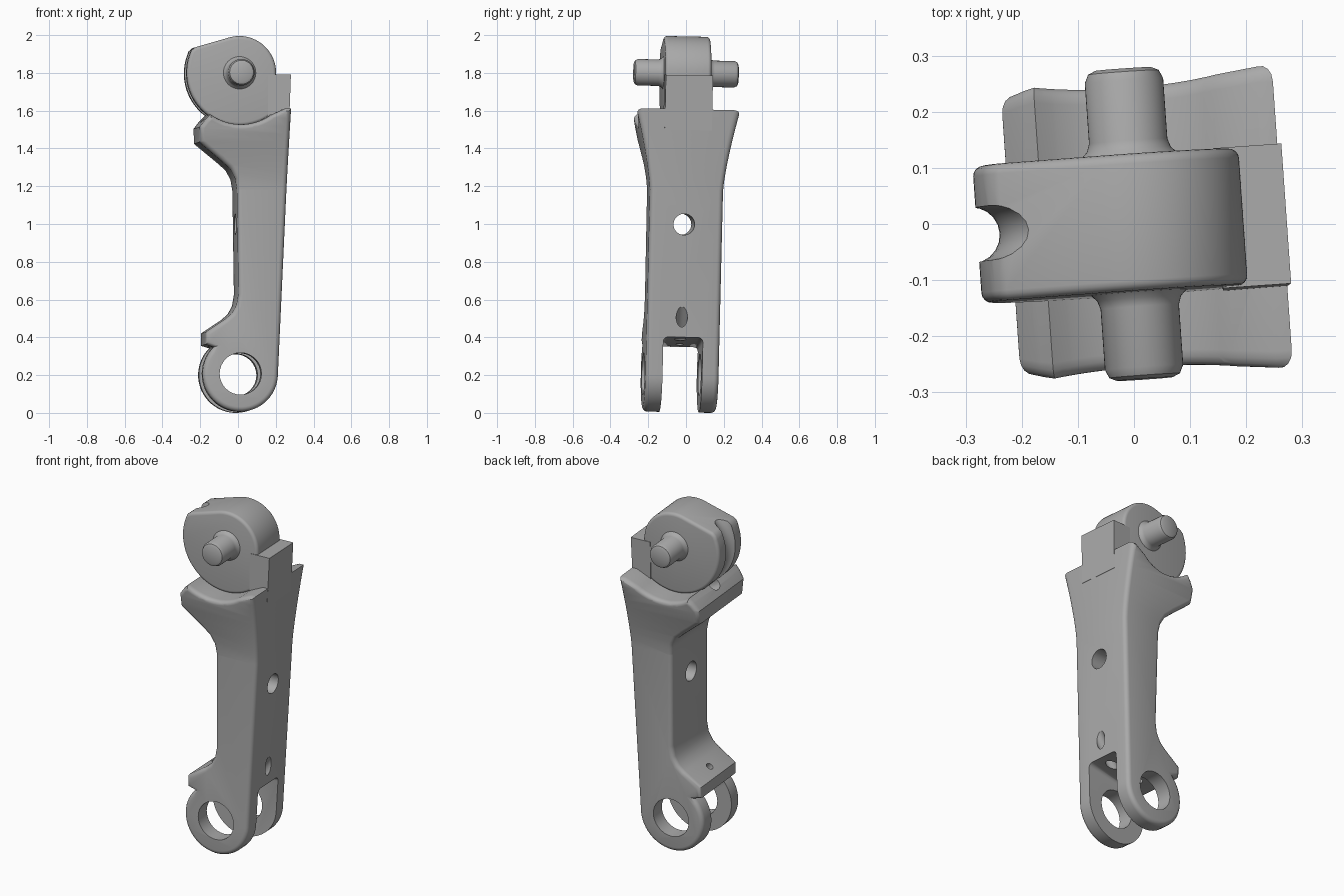
import bpy, bmesh, math
from mathutils import Matrix, Vector

if "Cube" in bpy.data.objects:
    bpy.data.objects.remove(bpy.data.objects["Cube"])

GREY = (0.4, 0.4, 0.4, 1)
mat = bpy.data.materials.new("plain grey")
mat.use_nodes = True
mat.diffuse_color = GREY
mat.node_tree.nodes["Principled BSDF"].inputs["Base Color"].default_value = GREY

AXLE = (0, 1.8)       # upper pivot, x and z
EYE = (0, 0.205)      # lower pivot
parts = []


def arc(centre, r, a, b, n):
    """Points on an arc in the xz plane, angles in degrees."""
    angles = [math.radians(a + (b - a) * i / n) for i in range(n + 1)]
    return [(centre[0] + r * math.cos(t), centre[1] + r * math.sin(t)) for t in angles]


def finish(bm, name, part=True):
    bmesh.ops.recalc_face_normals(bm, faces=bm.faces)
    mesh = bpy.data.meshes.new(name)
    bm.to_mesh(mesh)
    bm.free()
    ob = bpy.data.objects.new(name, mesh)
    bpy.context.collection.objects.link(ob)
    ob.hide_render = not part
    if part:
        mesh.materials.append(mat)
        parts.append(ob)
    return ob


def prism(points, half, rim=0.0):
    """Extrude an xz outline along y, optionally rounding the rims of both caps."""
    bm = bmesh.new()
    face = bm.faces.new([bm.verts.new((x, -half, z)) for x, z in points])
    out = bmesh.ops.extrude_face_region(bm, geom=[face])["geom"]
    bmesh.ops.translate(bm, verts=[v for v in out if isinstance(v, bmesh.types.BMVert)],
                        vec=(0, 2 * half, 0))
    bmesh.ops.recalc_face_normals(bm, faces=bm.faces)
    if rim:
        edges = [e for e in bm.edges if abs(e.verts[0].co.y - e.verts[1].co.y) < 1e-5]
        bmesh.ops.bevel(bm, geom=edges, offset=rim, segments=4, profile=0.5,
                        affect='EDGES', clamp_overlap=False)
    return bm


def lathe(profile, steps=48, centre=AXLE):
    """Turn (radius, y) points about an axis along y."""
    bm = bmesh.new()
    verts = [bm.verts.new((r, y, 0)) for r, y in profile]
    edges = [bm.edges.new(pair) for pair in zip(verts, verts[1:])]
    bmesh.ops.spin(bm, geom=verts + edges, cent=(0, 0, 0), axis=(0, 1, 0),
                   angle=math.tau, steps=steps)
    bmesh.ops.remove_doubles(bm, verts=bm.verts, dist=1e-5)
    bmesh.ops.translate(bm, verts=bm.verts, vec=(centre[0], 0, centre[1]))
    return bm


def drill(start, end, r):
    """Round cutter between two points."""
    a, b = Vector(start), Vector(end)
    bm = bmesh.new()
    turn = (b - a).to_track_quat('Z', 'Y').to_matrix().to_4x4()
    bmesh.ops.create_cone(bm, cap_ends=True, segments=32, radius1=r, radius2=r,
                          depth=(b - a).length, matrix=Matrix.Translation((a + b) / 2) @ turn)
    return finish(bm, "drill", False)


def cut(ob, cutter):
    mod = ob.modifiers.new("cut", 'BOOLEAN')
    mod.operation, mod.solver, mod.object = 'DIFFERENCE', 'EXACT', cutter
    bpy.context.view_layer.objects.active = ob
    bpy.ops.object.modifier_apply(modifier=mod.name)
    bpy.data.objects.remove(cutter)


def rope_groove(r):
    ring = [(0.29 + px, pz) for px, pz in arc((0, 0), r, 0, 360, 20)]
    return finish(lathe(ring, 64), "groove", False)


# Arm: one outline with rounded rims, flared sideways near the top
outline = [(0.265, 1.61)] + arc(EYE, 0.2, 0, -225, 36)
outline += [(-0.185, 0.36), (-0.185, 0.425), (-0.08, 0.495), (-0.045, 0.525), (-0.02, 0.57),
            (-0.01, 0.63), (-0.018, 1.18), (-0.028, 1.24), (-0.055, 1.29), (-0.1, 1.33),
            (-0.22, 1.43), (-0.22, 1.51), (-0.19, 1.55)]
outline += arc(AXLE, 0.275, 234, 305, 16) + [(0.235, 1.61)]
bm = prism(outline, 0.194, 0.025)
for i in range(10):
    bmesh.ops.bisect_plane(bm, geom=bm.verts[:] + bm.edges[:] + bm.faces[:],
                           plane_co=(0, 0, 1.18 + 0.042 * i), plane_no=(0, 0, 1))
for v in bm.verts:
    t = max(0, (v.co.z - 1.18) / 0.43)
    v.co.y *= 1 + 0.42 * t ** 1.35
arm = finish(bm, "arm")

# Fork slot with rounded upper corners
bm = prism([(-0.4, 0.33), (-0.16, 0.35), (0.4, 0.43), (0.4, -0.1), (-0.4, -0.1)], 0.105)
corners = [e for e in bm.edges if all(v.co.z > 0.3 for v in e.verts)
           and abs(e.verts[0].co.y - e.verts[1].co.y) < 1e-5]
bmesh.ops.bevel(bm, geom=corners, offset=0.025, segments=4, profile=0.5, affect='EDGES')
cut(arm, finish(bm, "slot", False))

# Lower eye, cross hole and the two slanted rope holes
cut(arm, drill((0, -0.5, EYE[1]), (0, 0.5, EYE[1]), 0.111))
cut(arm, drill((-0.3, -0.01, 1), (0.5, -0.01, 1), 0.056))
cut(arm, drill((0.33, -0.01, 0.665), (0.08, -0.01, 0.33), 0.03))
cut(arm, drill((-0.19, 0, 0.55), (-0.06, 0, 0.36), 0.02))
cut(arm, rope_groove(0.04))

# Stop tab behind the cam
tab = [(0.15, 1.5), (0.15, 1.79), (0.272, 1.79), (0.2615, 1.5)]
finish(prism(tab, 0.125), "stop_tab")

# Cam: small radius on top, large lobe on the other side, grooved for a rope
lobe = arc(AXLE, 0.195, 105, 0, 20) + [(0.195, 1.62)]
lobe += arc(AXLE, 0.28, 310, 160, 40) + [(-0.255, 1.918), (-0.235, 1.935)]
cam = finish(prism(lobe, 0.122, 0.018), "cam")
cut(cam, rope_groove(0.05))

# Axle pin with rounded ends and flared roots
half_pin = [(0, 0.277), (0.05, 0.277), (0.063, 0.271), (0.07, 0.256),
            (0.07, 0.148), (0.075, 0.133), (0.09, 0.118)]
finish(lathe(half_pin + [(r, -y) for r, y in reversed(half_pin)]), "axle_pin")

# Slight lean and turn of the whole assembly, then rest it on the ground
pivot = Matrix.Translation((0, 0, AXLE[1]))
pose = pivot @ Matrix.Rotation(-0.021, 4, 'X') @ Matrix.Rotation(0.07, 4, 'Z') @ pivot.inverted()
for ob in parts:
    ob.data.transform(pose)
low = min(v.co.z for ob in parts for v in ob.data.vertices)
for ob in parts:
    ob.data.transform(Matrix.Translation((0, 0, -low)))
    bpy.ops.object.select_all(action='DESELECT')
    ob.select_set(True)
    bpy.context.view_layer.objects.active = ob
    bpy.ops.object.shade_smooth_by_angle(angle=math.radians(32))
